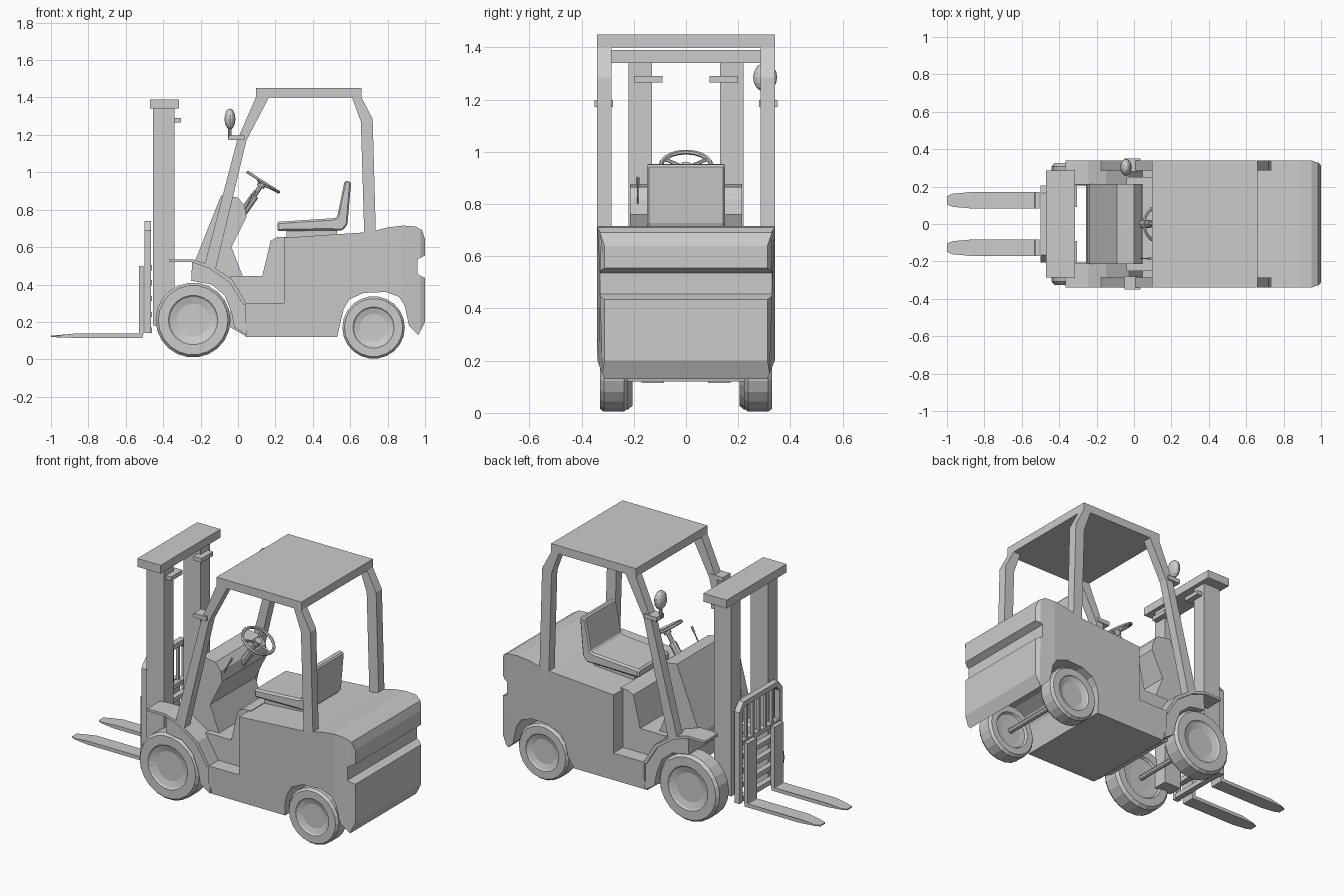
import bpy, bmesh, math
from mathutils import Vector

if "Cube" in bpy.data.objects:
    bpy.data.objects.remove(bpy.data.objects["Cube"])


def finish(name, bm):
    bmesh.ops.recalc_face_normals(bm, faces=bm.faces)
    me = bpy.data.meshes.new(name)
    bm.to_mesh(me)
    bm.free()
    ob = bpy.data.objects.new(name, me)
    bpy.context.collection.objects.link(ob)
    return ob


def prism_bm(pts, lo, hi, axis='Y'):
    """Extrude a profile (xz for axis Y, yz for axis X, xy for axis Z) from lo to hi."""
    place = {'Y': lambda a, b, t: (a, t, b), 'X': lambda a, b, t: (t, a, b),
             'Z': lambda a, b, t: (a, b, t)}[axis]
    bm = bmesh.new()
    v0 = [bm.verts.new(place(a, b, lo)) for a, b in pts]
    v1 = [bm.verts.new(place(a, b, hi)) for a, b in pts]
    bm.faces.new(v0)
    bm.faces.new(v1)
    n = len(pts)
    for i in range(n):
        j = (i + 1) % n
        bm.faces.new((v0[i], v0[j], v1[j], v1[i]))
    return bm


def prism(name, pts, lo, hi, axis='Y'):
    return finish(name, prism_bm(pts, lo, hi, axis))


def box(name, x, y, z):
    return prism(name, [(x[0], z[0]), (x[1], z[0]), (x[1], z[1]), (x[0], z[1])], *y)


def pair(name, pts, lo, hi):
    for side, s in (("left", 1), ("right", -1)):
        prism(f"{name}_{side}", pts, s * lo, s * hi)


def bevel(ob, width, segments=1):
    m = ob.modifiers.new("bevel", 'BEVEL')
    m.width, m.segments, m.limit_method = width, segments, 'ANGLE'


def rod(name, p, q, r, sides=8):
    p, q = Vector(p), Vector(q)
    bpy.ops.mesh.primitive_cylinder_add(vertices=sides, radius=r, depth=(q - p).length,
                                        location=(p + q) / 2)
    ob = bpy.context.object
    ob.rotation_euler = (q - p).to_track_quat('Z', 'Y').to_euler()
    ob.name = name
    return ob


def wheel(name, x, z, radius, y_in, y_out, sides=22):
    prof = [(.42, .15), (.63, .12), (.68, 0), (.92, 0), (1, .14), (1, .86),
            (.93, 1), (.66, 1), (.62, .93), (.44, .84)]
    bm = bmesh.new()
    rings = []
    for r, t in prof:
        y = y_in + (y_out - y_in) * t
        rings.append([bm.verts.new((x + radius * r * math.cos(a), y, z + radius * r * math.sin(a)))
                      for a in (2 * math.pi * i / sides for i in range(sides))])
    for a, b in zip(rings, rings[1:]):
        for i in range(sides):
            j = (i + 1) % sides
            bm.faces.new((a[i], a[j], b[j], b[i]))
    bm.faces.new(rings[0])
    bm.faces.new(rings[-1])
    finish(name, bm)


# Main body with counterweight, rear notch and wheel arch
body = [(.04, .12), (.04, .30), (.245, .30), (.245, .65), (.70, .68), (.80, .705), (.88, .715),
        (.95, .71), (.985, .69), (1, .64), (1, .555), (.96, .535), (.96, .455), (1, .435),
        (1, .20), (.965, .13), (.915, .18), (.89, .29), (.86, .335), (.79, .36), (.67, .355),
        (.595, .32), (.565, .27), (.53, .12)]
bm = prism_bm(body, -.34, .34)
for co, no in (((0, 0, .2), (0, 0, 1)), ((.88, 0, 0), (1, 0, 0)), ((.975, 0, 0), (1, 0, 0))):
    bmesh.ops.bisect_plane(bm, geom=bm.verts[:] + bm.edges[:] + bm.faces[:],
                           plane_co=co, plane_no=no)
for v in bm.verts:
    w = .34
    if v.co.x > .99:
        w = .312
    elif v.co.x > .95:
        w = .33
    if v.co.z < .195:
        w = min(w, .34 - (.2 - v.co.z) * .4)
    v.co.y = math.copysign(w, v.co.y)
finish("body", bm)

# Narrow inner body with the footwell floor
prism("footwell", [(-.04, .17), (.05, .12), (.26, .12), (.26, .655), (.21, .653), (.175, .635),
                   (.13, .445), (-.04, .445)], -.25, .25)
# Dashboard cowl
prism("cowl", [(-.25, .42), (-.24, .50), (-.09, .877), (0, .865), (.035, .82), (.045, .76),
               (-.035, .60), (.025, .445), (.025, .42)], -.215, .215)
# Fender plates and the side panels behind the front wheels
pair("fender", [(-.365, .535), (-.245, .535), (-.15, .505), (-.03, .425), (.045, .30), (.03, .29),
                (-.045, .41), (-.155, .488), (-.25, .52), (-.365, .52)], .21, .34)
pair("fender_side", [(-.245, .525), (-.15, .495), (-.03, .42), (.042, .30), (.045, .13),
                     (-.02, .17), (-.035, .25), (-.07, .34), (-.14, .40), (-.25, .42)], .21, .33)

# Wheels and axles
for side, s in (("left", 1), ("right", -1)):
    wheel(f"front_wheel_{side}", -.24, .21, .2, s * .205, s * .325)
    wheel(f"rear_wheel_{side}", .725, .17, .167, s * .222, s * .33)
rod("front_axle", (-.24, -.23, .21), (-.24, .23, .21), .016)
rod("rear_axle", (.725, -.24, .17), (.725, .24, .17), .016)

# Overhead guard
box("roof", (.095, .66), (-.34, .34), (1.40, 1.45))
pair("rear_pillar", [(.61, 1.40), (.66, 1.40), (.72, 1.285), (.737, .67), (.675, .665),
                     (.657, 1.27)], .285, .34)
pair("front_pillar", [(.095, 1.40), (.165, 1.40), (.045, 1.17), (-.12, .48), (-.18, .50),
                      (-.005, 1.17)], .285, .34)

# Mast
for side, s in (("left", 1), ("right", -1)):
    box(f"mast_column_{side}", (-.455, -.34), sorted((s * .13, s * .22)), (.18, 1.34))
    box(f"mast_bracket_{side}", (-.36, -.305), sorted((s * .09, s * .2)), (1.265, 1.29))
box("mast_top_beam", (-.47, -.315), (-.285, .285), (1.34, 1.39))

# Load carriage and backrest
prism("backrest_frame", [(-.205, .14), (-.205, .69), (-.165, .74), (.165, .74), (.205, .69),
                         (.205, .14), (.175, .14), (.175, .68), (.15, .71), (-.15, .71),
                         (-.175, .68), (-.175, .14)], -.50, -.465, 'X')
for i in range(5):
    y = -.12 + i * .06
    box(f"backrest_bar_{i + 1}", (-.492, -.474), (y - .007, y + .007), (.49, .72))
for i, z in enumerate((.155, .24, .325, .41, .49)):
    box(f"carriage_rail_{i + 1}", (-.495, -.46), (-.18, .18), (z - .014, z + .014))

# Forks: flat tapered blades with upright shanks
for side, s in (("left", 1), ("right", -1)):
    c = s * .127
    bm = prism_bm([(-.51, c - .043), (-.51, c + .043), (-.88, c + .043), (-.97, c + .035),
                   (-1, c + .022), (-1, c - .022), (-.97, c - .035), (-.88, c - .043)],
                  .115, .137, 'Z')
    for v in bm.verts:
        if v.co.x < -.95 and v.co.z < .12:
            v.co.z = .119
        elif v.co.x < -.95:
            v.co.z = .126
    finish(f"fork_blade_{side}", bm)
    prism(f"fork_shank_{side}", [(-.54, .12), (-.51, .12), (-.505, .14), (-.505, .50),
                                 (-.53, .50), (-.53, .14)], c - .043, c + .043)

# Seat
box("seat_base", (.26, .53), (-.12, .12), (.64, .69))
bevel(prism("seat_cushion", [(.21, .685), (.52, .69), (.52, .755), (.21, .735)], -.15, .15), .01)
bevel(prism("seat_back", [(.50, .75), (.53, .76), (.57, .955), (.605, .95), (.585, .72),
                          (.56, .69), (.50, .69)], -.15, .15), .008)

# Steering wheel, column and lever
centre, up = Vector((.135, 0, .947)), Vector((.54, 0, .84)).normalized()
along, across = Vector((.84, 0, -.54)).normalized(), Vector((0, 1, 0))
bpy.ops.mesh.primitive_torus_add(location=centre, rotation=up.to_track_quat('Z', 'Y').to_euler(),
                                 major_radius=.096, minor_radius=.009,
                                 major_segments=20, minor_segments=6)
bpy.context.object.name = "steering_wheel"
for i in range(3):
    a = i * 2 * math.pi / 3
    rim = centre + .094 * (math.cos(a) * along + math.sin(a) * across)
    rod(f"steering_spoke_{i + 1}", centre - .012 * up, rim, .007, 6)
rod("steering_hub", centre - .03 * up, centre + .004 * up, .022, 10)
rod("steering_column", (.03, 0, .79), centre - .02 * up, .013)
rod("column_sleeve", (.02, 0, .775), (.09, 0, .875), .022)
rod("lever", (.03, -.185, .79), (.085, -.185, .89), .004, 6)
rod("lever_grip", (.075, -.185, .872), (.092, -.185, .902), .007, 6)

# Pillar brackets and the side mirror
for side, s in (("left", 1), ("right", -1)):
    box(f"pillar_bracket_{side}", (-.05, .035), sorted((s * .28, s * .35)), (1.172, 1.198))
rod("mirror_stem", (-.045, .305, 1.18), (-.045, .305, 1.26), .009)
bpy.ops.mesh.primitive_uv_sphere_add(segments=14, ring_count=8, radius=1,
                                     location=(-.043, .303, 1.285))
mirror = bpy.context.object
mirror.name = "side_mirror"
mirror.scale = (.03, .046, .056)
